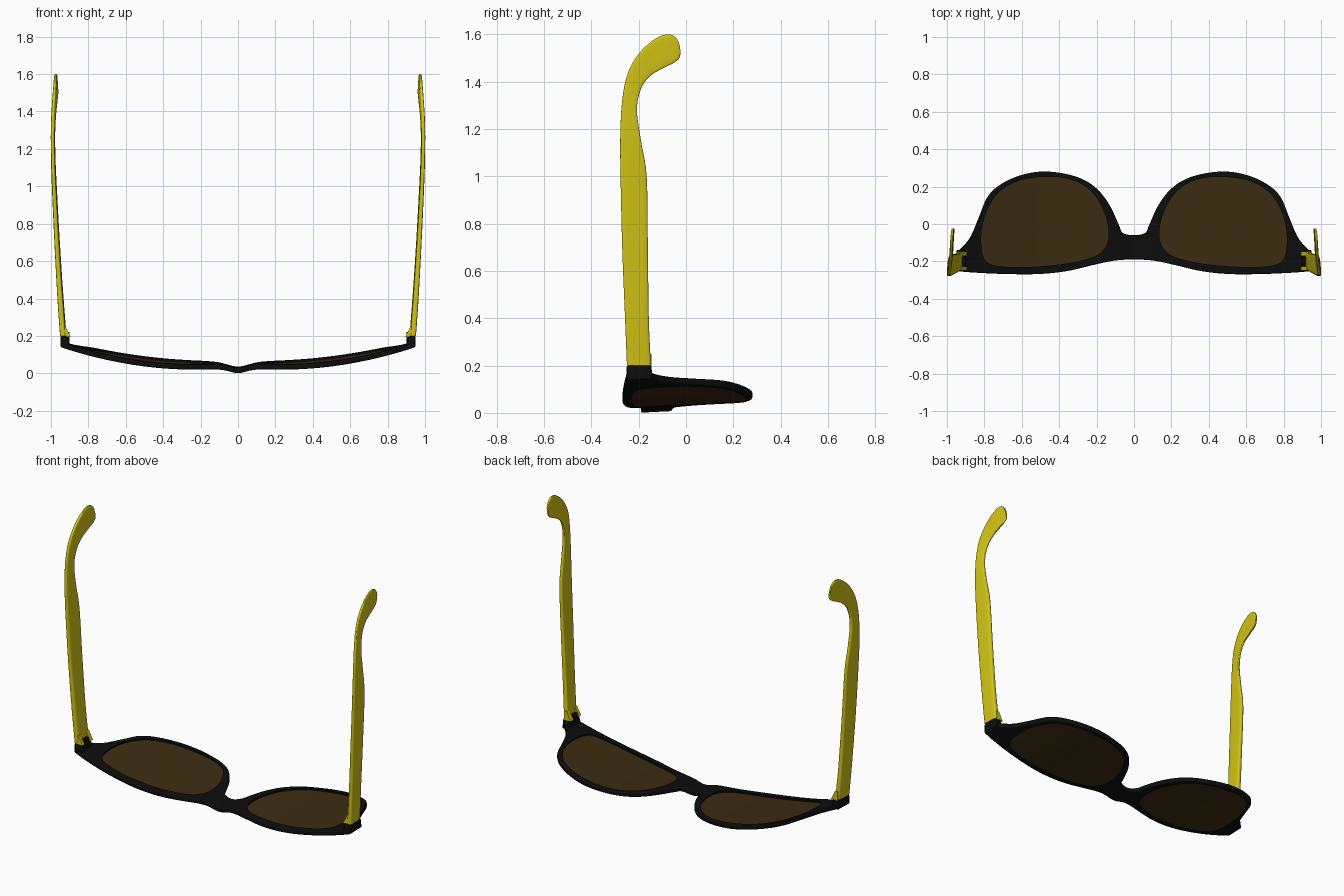
import bpy, bmesh, math
from mathutils import Vector

if "Cube" in bpy.data.objects:
    bpy.data.objects.remove(bpy.data.objects["Cube"])


def material(name, rgb):
    m = bpy.data.materials.new(name)
    m.diffuse_color = (*rgb, 1)
    m.use_nodes = True
    m.node_tree.nodes["Principled BSDF"].inputs["Base Color"].default_value = m.diffuse_color
    return m


BLACK = material("black plastic", (0.004, 0.004, 0.004))
YELLOW = material("yellow plastic", (0.65, 0.56, 0.008))
BROWN = material("brown lens", (0.045, 0.026, 0.006))


def spline(pts, closed=True, n=5):
    """Catmull-Rom samples through points of any dimension."""
    out, k = [], len(pts)
    for i in range(k if closed else k - 1):
        ids = [(i + d) % k if closed else min(max(i + d, 0), k - 1) for d in (-1, 0, 1, 2)]
        a, b, c, d = (pts[j] for j in ids)
        for s in range(n):
            t = s / n
            out.append([0.5 * (2*q + (r-p)*t + (2*p-5*q+4*r-w)*t*t + (3*q-p-3*r+w)*t**3)
                        for p, q, r, w in zip(a, b, c, d)])
    if not closed:
        out.append(list(pts[-1]))
    return out


def wrap_z(x, y):
    """Height of the curved front of the frame."""
    x = abs(x)
    return (0.018 + 0.217 * max(x - 0.2, 0) ** 2 + 0.05 * (y + 0.25)
            - 0.02 * math.exp(-(x / 0.06) ** 2))


def curve_to_wrap(bm):
    """Slice a flat plate along x, then bend it to the wrap."""
    bmesh.ops.remove_doubles(bm, verts=bm.verts, dist=1e-5)
    for i in range(-31, 32):
        bmesh.ops.bisect_plane(bm, geom=bm.verts[:] + bm.edges[:] + bm.faces[:], dist=1e-6,
                               plane_co=(i * 0.03 + 0.001, 0, 0), plane_no=(1, 0, 0))
    for v in bm.verts:
        v.co.z += wrap_z(v.co.x, v.co.y)


def finish(bm, name, mat, angle=35):
    bmesh.ops.recalc_face_normals(bm, faces=bm.faces)
    me = bpy.data.meshes.new(name)
    bm.to_mesh(me)
    bm.free()
    me.materials.clear()
    me.materials.append(mat)
    for p in me.polygons:
        p.material_index = 0
    ob = bpy.data.objects.new(name, me)
    bpy.context.collection.objects.link(ob)
    bpy.ops.object.select_all(action='DESELECT')
    ob.select_set(True)
    bpy.context.view_layer.objects.active = ob
    bpy.ops.object.shade_smooth_by_angle(angle=math.radians(angle))
    return ob


# Half outline of the frame, from bridge underside round to brow
HALF = [(0, -.06), (.06, -.047), (.083, 0), (.13, .1), (.2, .19), (.3, .25), (.45, .28),
        (.58, .268), (.7, .22), (.78, .15), (.83, .035), (.87, -.06), (.905, -.11),
        (.935, -.14), (.948, -.165), (.95, -.2), (.947, -.245), (.93, -.253), (.85, -.26),
        (.7, -.267), (.52, -.268), (.36, -.252), (.2, -.215), (.1, -.195), (0, -.19)]
LENS = [(.13, -.06), (.145, .04), (.2, .15), (.28, .22), (.38, .253), (.5, .257), (.62, .235),
        (.72, .18), (.78, .1), (.815, 0), (.823, -.1), (.81, -.18), (.765, -.222),
        (.65, -.236), (.5, -.232), (.35, -.215), (.21, -.18), (.15, -.13)]

# Frame front: one outline with two lens holes
outline = spline(HALF + [(-x, y) for x, y in HALF[-2:0:-1]])
holes = [[(s * x, y) for x, y in spline(LENS)] for s in (1, -1)]
cu = bpy.data.curves.new("frame_curve", 'CURVE')
cu.dimensions, cu.fill_mode = '2D', 'BOTH'
cu.extrude, cu.bevel_depth, cu.bevel_resolution, cu.offset = 0.008, 0.006, 2, -0.006
for loop in [outline] + holes:
    sp = cu.splines.new('POLY')
    sp.points.add(len(loop) - 1)
    for p, (x, y) in zip(sp.points, loop):
        p.co = (x, y, 0.014, 1)
    sp.use_cyclic_u = True
tmp = bpy.data.objects.new("frame_curve", cu)
bpy.context.collection.objects.link(tmp)
bpy.context.view_layer.update()
me = bpy.data.meshes.new_from_object(tmp.evaluated_get(bpy.context.evaluated_depsgraph_get()))
bm = bmesh.new()
bm.from_mesh(me)
bpy.data.objects.remove(tmp)
bpy.data.meshes.remove(me)
curve_to_wrap(bm)
finish(bm, "frame_front", BLACK)

# Temple stations: lower edge y,z, upper edge y,z, centre x, thickness
ARM = [(-.25, .2, -.148, .2, .934, .032), (-.258, .4, -.157, .4, .949, .03),
       (-.27, .7, -.161, .7, .967, .026), (-.277, 1.0, -.166, 1.0, .982, .023),
       (-.278, 1.17, -.19, 1.15, .988, .021), (-.27, 1.32, -.207, 1.28, .989, .02),
       (-.245, 1.44, -.19, 1.37, .984, .019), (-.19, 1.53, -.15, 1.425, .978, .018),
       (-.12, 1.588, -.09, 1.46, .974, .017), (-.07, 1.6, -.05, 1.48, .971, .016),
       (-.04, 1.583, -.028, 1.5, .969, .013), (-.025, 1.55, -.0235, 1.52, .968, .009)]


def soft(v):
    return math.copysign(abs(v) ** 0.4, v)


def box(bm, corners_lo, corners_hi):
    """Closed block from a lower and an upper ring of four points."""
    lo = [bm.verts.new(c) for c in corners_lo]
    hi = [bm.verts.new(c) for c in corners_hi]
    bm.faces.new(lo)
    bm.faces.new(hi)
    for i in range(4):
        j = (i + 1) % 4
        bm.faces.new((lo[i], lo[j], hi[j], hi[i]))


def rect(s, x0, x1, y0, y1, z):
    return [(s * x0, y0, z), (s * x1, y0, z), (s * x1, y1, z), (s * x0, y1, z)]


def bevel(bm, w):
    bmesh.ops.bevel(bm, geom=bm.edges[:], offset=w, segments=2, affect='EDGES', profile=0.5)


for s, side in ((1, "right"), (-1, "left")):
    # Lens, slightly oversized so it sits in the rim
    bm = bmesh.new()
    pts = [(s * (.477 + (x - .477) * 1.012), .01 + (y - .01) * 1.012, .002) for x, y in spline(LENS)]
    face = bm.faces.new([bm.verts.new(p) for p in pts])
    ext = bmesh.ops.extrude_face_region(bm, geom=[face], use_keep_orig=True)
    for v in ext["geom"]:
        if isinstance(v, bmesh.types.BMVert):
            v.co.z += .013
    curve_to_wrap(bm)
    finish(bm, "lens_" + side, BROWN)

    # Temple arm lofted through rounded sections
    bm = bmesh.new()
    rings, N = [], 20
    for ya, za, yb, zb, x, t in spline(ARM, closed=False, n=5):
        a, b = Vector((0, ya, za)), Vector((0, yb, zb))
        ring = []
        for i in range(N):
            ang = 2 * math.pi * (i + .5) / N
            u = soft(math.cos(ang))
            p = (a + b) / 2 + (b - a) / 2 * u
            p.x = s * (x - .003 * u + t / 2 * soft(math.sin(ang)))
            ring.append(bm.verts.new(p))
        rings.append(ring)
    for r, q in zip(rings, rings[1:]):
        for i in range(N):
            j = (i + 1) % N
            bm.faces.new((r[i], r[j], q[j], q[i]))
    bm.faces.new(rings[0])
    bm.faces.new(rings[-1])
    finish(bm, "temple_arm_" + side, YELLOW, 45)

    # End piece joining the frame to the temple
    bm = bmesh.new()
    box(bm, rect(s, .895, .949, -.254, -.138, .142), rect(s, .912, .949, -.25, -.148, .2))
    bevel(bm, .006)
    finish(bm, "end_piece_" + side, BLACK)

    # Hinge: two yellow prongs around a black knuckle
    bm = bmesh.new()
    for y0, y1 in ((-.172, -.146), (-.248, -.228)):
        box(bm, rect(s, .894, .94, y0, y1, .195), rect(s, .922, .94, y0, y1, .25))
    box(bm, rect(s, .915, .94, -.24, -.155, .198), rect(s, .926, .94, -.24, -.155, .24))
    finish(bm, "hinge_prongs_" + side, YELLOW)
    bm = bmesh.new()
    box(bm, rect(s, .9, .925, -.226, -.174, .15), rect(s, .9, .92, -.226, -.174, .222))
    bevel(bm, .004)
    finish(bm, "hinge_knuckle_" + side, BLACK)
